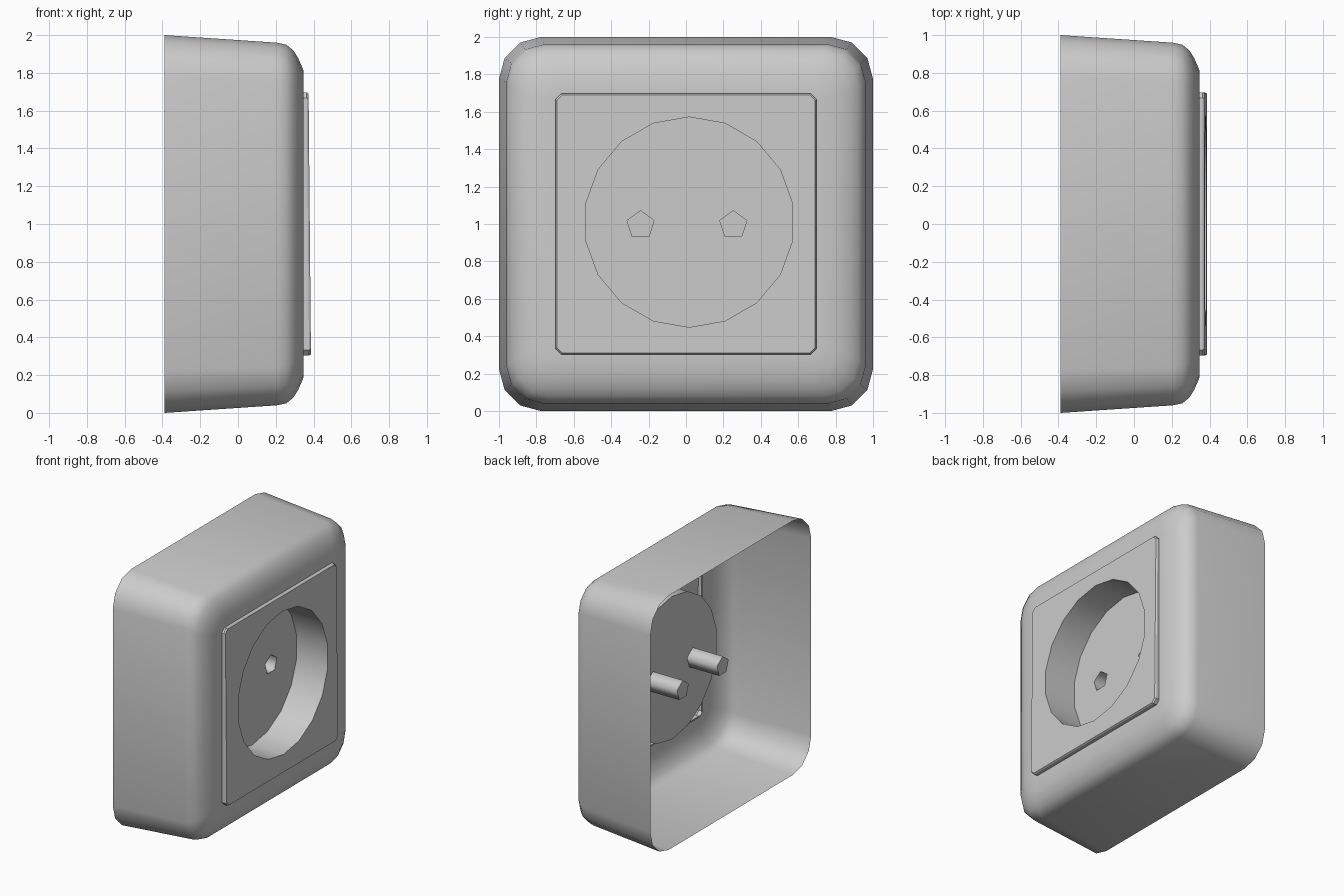
import bpy, bmesh, math
from mathutils import Vector

if "Cube" in bpy.data.objects:
    bpy.data.objects.remove(bpy.data.objects["Cube"])


def rounded_square(half, r, seg):
    """Counter-clockwise (y, z) outline, seen from +x, centred on z = 1."""
    pts = []
    for k, (sy, sz) in enumerate([(1, 1), (-1, 1), (-1, -1), (1, -1)]):
        for i in range(seg + 1):
            a = math.radians(90 * k + 90 * i / seg)
            pts.append((sy * (half - r) + r * math.cos(a),
                        1 + sz * (half - r) + r * math.sin(a)))
    return pts


def polygon(n, r, cy, cz):
    return [(cy + r * math.cos(math.pi / 2 + math.tau * i / n),
             cz + r * math.sin(math.pi / 2 + math.tau * i / n)) for i in range(n)]


def ring(bm, pts, x, tilt=0.0):
    return [bm.verts.new((x - tilt * (z - 1), y, z)) for y, z in pts]


def loft(bm, rings):
    for a, b in zip(rings, rings[1:]):
        for i in range(len(a)):
            j = (i + 1) % len(a)
            bm.faces.new((a[i], a[j], b[j], b[i]))


def fill(bm, loops):
    """Fill the area between an outer loop and its holes, facing +x."""
    edges = []
    for lp in loops:
        for i in range(len(lp)):
            pair = (lp[i], lp[(i + 1) % len(lp)])
            edges.append(bm.edges.get(pair) or bm.edges.new(pair))
    res = bmesh.ops.triangle_fill(bm, use_beauty=True, use_dissolve=False,
                                  edges=edges, normal=Vector((1, 0, 0)))
    for f in res["geom"]:
        if isinstance(f, bmesh.types.BMFace):
            f.normal_update()
            if f.normal.x < 0:
                f.normal_flip()


def finish(bm, name, angle=None):
    me = bpy.data.meshes.new(name)
    bm.to_mesh(me)
    bm.free()
    ob = bpy.data.objects.new(name, me)
    bpy.context.collection.objects.link(ob)
    if angle:
        bpy.ops.object.select_all(action='DESELECT')
        ob.select_set(True)
        bpy.context.view_layer.objects.active = ob
        bpy.ops.object.shade_smooth_by_angle(angle=math.radians(angle))
    return ob


HOLE = (18, 0.562, 0.017, 1.01)  # sides, radius, y, z of the round recess
TILT = 0.009                     # slight lean of the cover plate
PLATE = 0.380                    # x of the plate front
FLOOR, SLEEVE_END = 0.11, -0.15  # x of the recess floor and sleeve ends

# Housing: open-backed tapered shell with rounded front and square opening
bm = bmesh.new()
profile = [(-0.39, 1.0, 0.225), (0.205, 0.96, 0.20), (0.255, 0.95, 0.20),
           (0.292, 0.92, 0.19), (0.318, 0.88, 0.17), (0.348, 0.81, 0.13),
           (0.348, 0.692, 0.03)]
loft(bm, [ring(bm, rounded_square(h, r, 3), x) for x, h, r in profile])
finish(bm, "housing", 60)

# Cover plate: chamfered square with a round hole
bm = bmesh.new()
rings = [ring(bm, rounded_square(0.697, 0.03, 1), 0.344),
         ring(bm, rounded_square(0.697, 0.03, 1), PLATE - 0.01, TILT),
         ring(bm, rounded_square(0.691, 0.03, 1), PLATE, TILT)]
loft(bm, rings)
fill(bm, [rings[-1], ring(bm, polygon(*HOLE), PLATE, TILT)])
finish(bm, "cover_plate")

# Recess: round wall, floor, and two closed five-sided pin sleeves
bm = bmesh.new()
rim = ring(bm, polygon(*HOLE), PLATE, TILT)
floor = ring(bm, polygon(*HOLE), FLOOR)
loft(bm, [rim, floor])
loops = [floor]
for y in (-0.243, 0.253):
    pts = polygon(5, 0.076, y, 0.995)
    mouth, end = ring(bm, pts, FLOOR), ring(bm, pts, SLEEVE_END)
    loft(bm, [mouth, end])
    bm.faces.new(end)
    loops.append(mouth)
fill(bm, loops)
finish(bm, "socket_recess", 80)
